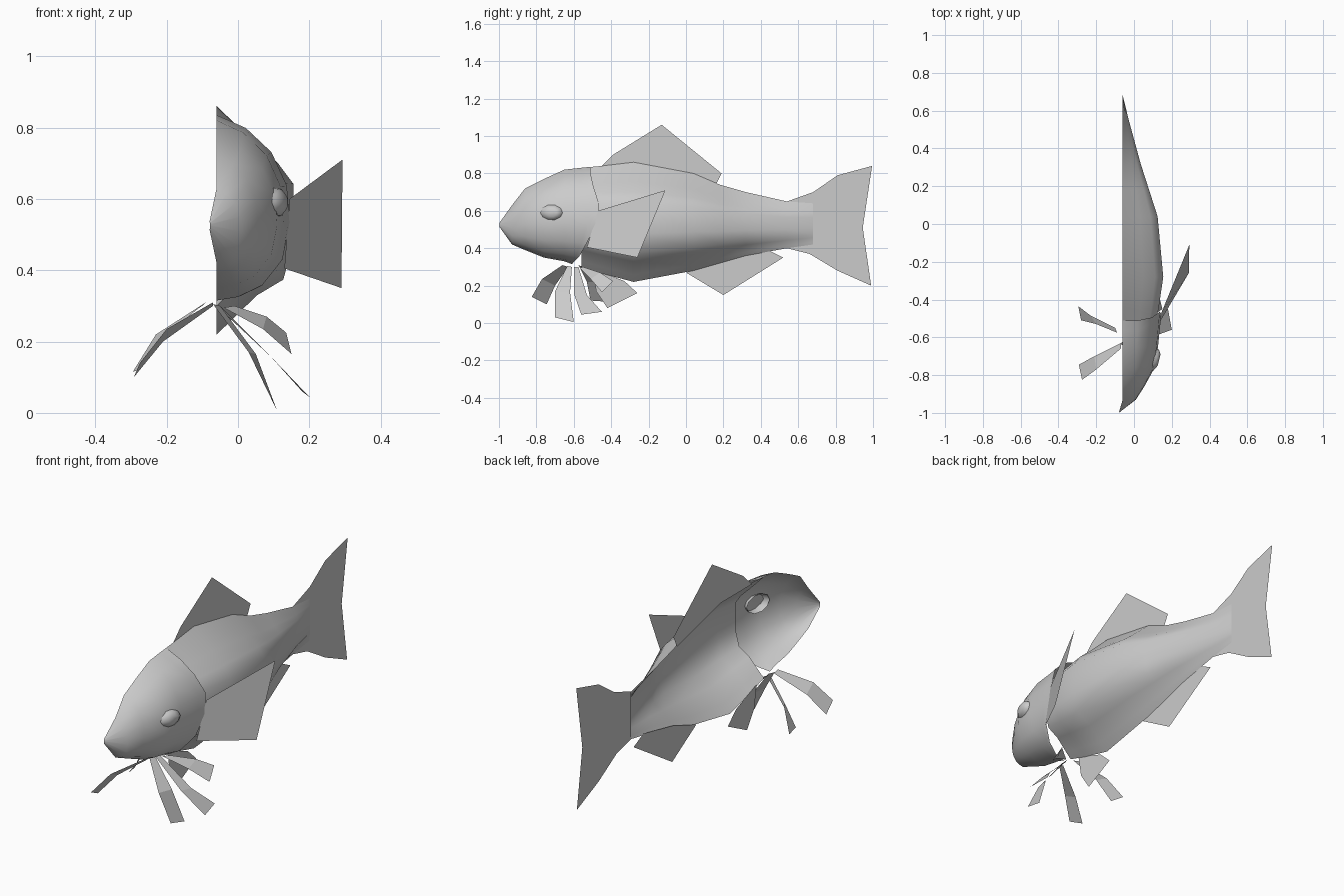
import bpy, bmesh, math
from mathutils import Vector

grey = bpy.data.materials.new("plain_grey")
grey.diffuse_color = (0.6, 0.6, 0.6, 1)
MID = -0.06  # flat open plane of the half fish


def build(name, verts, faces, smooth=True):
    me = bpy.data.meshes.new(name)
    me.from_pydata([tuple(v) for v in verts], [], faces)
    me.materials.append(grey)
    ob = bpy.data.objects.new(name, me)
    bpy.context.collection.objects.link(ob)
    for p in me.polygons:
        p.use_smooth = smooth
    return ob


def loft(name, rings):
    n = len(rings[0])
    verts = [v for r in rings for v in r]
    faces = []
    for i in range(len(rings) - 1):
        for j in range(n - 1):
            a = i * n + j
            faces.append((a, a + 1, a + n + 1, a + n))
    ob = build(name, verts, faces)
    bm = bmesh.new()
    bm.from_mesh(ob.data)
    bmesh.ops.remove_doubles(bm, verts=bm.verts, dist=0.0005)
    bm.to_mesh(ob.data)
    bm.free()
    return ob


def fin(name, pts, x=MID):
    return build(name, [(x, y, z) for y, z in pts], [tuple(range(len(pts)))], False)


# Half cross-section: (width share, height share) from back ridge to keel
PROFILE = [(0, 1), (0.5, 0.84), (0.8, 0.75), (1, 0.66), (1, 0.4),
           (0.87, 0.24), (0.52, 0.17), (0.19, 0.06), (0, 0)]
HEAD = [(0, 1), (0.4, 0.93), (0.75, 0.8), (0.96, 0.62), (1, 0.42),
        (0.9, 0.22), (0.62, 0.08), (0.3, 0.02), (0, 0)]


def ring(y, top, low, width, prof, shift=None, x0=MID):
    return [(x0 + u * width, y + (shift[i] if shift else 0), low + v * (top - low))
            for i, (u, v) in enumerate(prof)]


# Body shell: station, back height, keel height, width
body = [(-0.56, 0.83, 0.30, 0.165), (-0.45, 0.84, 0.265, 0.19), (-0.28, 0.86, 0.22, 0.215),
        (0.04, 0.80, 0.28, 0.185), (0.18, 0.74, 0.32, 0.14), (0.32, 0.70, 0.36, 0.095),
        (0.54, 0.65, 0.40, 0.035), (0.68, 0.64, 0.42, 0.0005)]
loft("body", [ring(*s, PROFILE) for s in body])

# Head shell, with the gill cover bulging back over the body
head = [(-0.998, 0.535, 0.515, 0.002), (-0.93, 0.63, 0.42, 0.07), (-0.86, 0.72, 0.39, 0.115),
        (-0.76, 0.77, 0.35, 0.17), (-0.65, 0.82, 0.33, 0.187)]
rings = [ring(*s, HEAD, x0=-0.08 if s[0] < -0.99 else MID) for s in head]
rings.append(ring(-0.56, 0.83, 0.315, 0.2, HEAD, [0, 0, 0.03, 0.045, 0.035, 0.0, -0.03, -0.05, -0.05]))
rings.append(ring(-0.51, 0.835, 0.315, 0.205, HEAD, [0, 0, 0.015, 0.045, 0.035, -0.02, -0.06, -0.09, -0.1]))
loft("head", rings)

# Eye dome
verts, faces, N = [], [], 10
for k, (r, x) in enumerate([(0.07, 0.085), (0.055, 0.118), (0.03, 0.133)]):
    for i in range(N):
        a = 2 * math.pi * i / N
        dy = r * math.cos(a)
        verts.append((x + 0.25 * dy, -0.72 + dy, 0.59 + 0.7 * r * math.sin(a)))
        if k:
            b, c = (k - 1) * N, k * N
            faces.append((b + i, b + (i + 1) % N, c + (i + 1) % N, c + i))
faces.append(tuple(range(2 * N, 3 * N)))
build("eye", verts, faces)

# Flat fins on the middle plane
fin("dorsal_fin", [(-0.46, 0.83), (-0.39, 0.90), (-0.13, 1.06), (0.19, 0.80), (0.16, 0.74), (-0.2, 0.83)])
fin("anal_fin", [(0, 0.27), (0.2, 0.15), (0.52, 0.35), (0.44, 0.39), (0.2, 0.34)])
fin("pelvic_fin", [(-0.50, 0.29), (-0.48, 0.17), (-0.42, 0.08), (-0.26, 0.16), (-0.33, 0.225)])
fin("tail_fin", [(0.54, 0.65), (0.68, 0.70), (0.81, 0.79), (0.995, 0.84), (0.945, 0.51),
                 (0.99, 0.20), (0.81, 0.28), (0.66, 0.37), (0.54, 0.40)])

# Side fin spreading out behind the gill cover
build("pectoral_fin", [(0.145, -0.47, 0.60), (0.293, -0.11, 0.71), (0.29, -0.26, 0.35), (0.13, -0.53, 0.405)],
      [(0, 1, 2, 3)], False)


# Feelers under the head: pairs of edge points from root to tip
def feeler(name, pairs):
    build(name, [p for pr in pairs for p in pr],
          [(2 * i, 2 * i + 1, 2 * i + 3, 2 * i + 2) for i in range(len(pairs) - 1)], False)


feeler("feeler_left_front", [((-0.07, -0.66, 0.31), (-0.07, -0.63, 0.30)),
                             ((-0.20, -0.77, 0.235), (-0.21, -0.70, 0.20)),
                             ((-0.275, -0.825, 0.14), (-0.292, -0.745, 0.10))])
feeler("feeler_left_back", [((-0.09, -0.575, 0.31), (-0.10, -0.55, 0.30)),
                            ((-0.20, -0.53, 0.22), (-0.23, -0.485, 0.22)),
                            ((-0.28, -0.51, 0.12), (-0.295, -0.435, 0.115))])
feeler("feeler_middle", [((-0.07, -0.635, 0.305), (-0.05, -0.61, 0.30)),
                         ((0.03, -0.70, 0.17), (0.05, -0.62, 0.165)),
                         ((0.10, -0.70, 0.03), (0.11, -0.60, 0.005))])
feeler("feeler_right", [((-0.06, -0.60, 0.30), (-0.05, -0.575, 0.30)),
                        ((0.09, -0.60, 0.16), (0.10, -0.53, 0.15)),
                        ((0.20, -0.56, 0.045), (0.18, -0.45, 0.06))])
feeler("feeler_right_back", [((-0.04, -0.57, 0.295), (-0.01, -0.55, 0.30)),
                             ((0.07, -0.51, 0.235), (0.08, -0.46, 0.27)),
                             ((0.15, -0.45, 0.165), (0.135, -0.39, 0.225))])

for ob in bpy.data.objects:
    if ob.name in ("body", "head", "eye"):
        bpy.context.view_layer.objects.active = ob
        bpy.ops.object.select_all(action='DESELECT')
        ob.select_set(True)
        bpy.ops.object.shade_smooth_by_angle(angle=math.radians(60))
